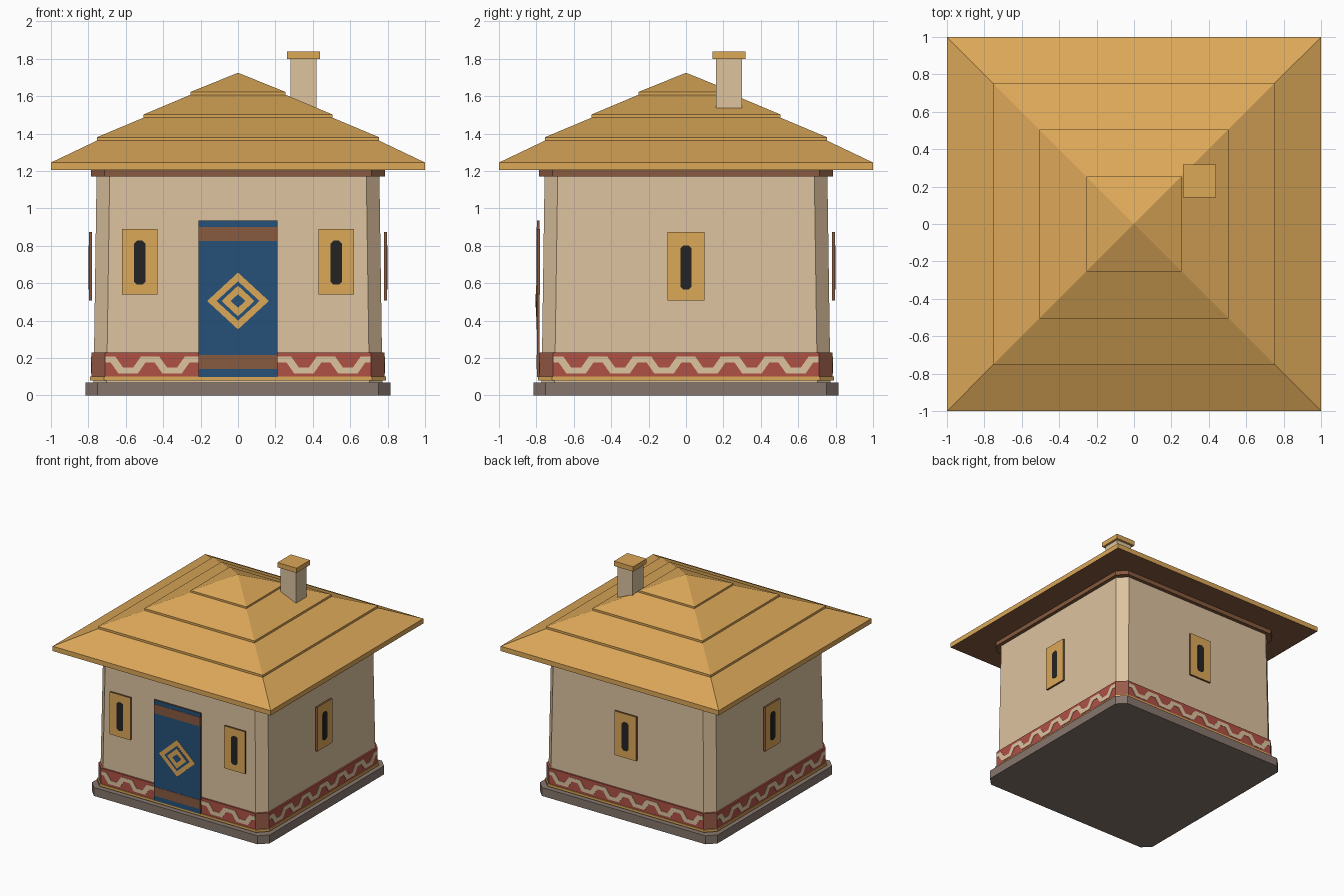
import bpy, bmesh, math
from mathutils import Matrix

if "Cube" in bpy.data.objects:
    bpy.data.objects.remove(bpy.data.objects["Cube"])


def material(name, hex_code):
    lin = []
    for i in (0, 2, 4):
        c = int(hex_code[i:i + 2], 16) / 255
        lin.append(c / 12.92 if c <= 0.04045 else ((c + 0.055) / 1.055) ** 2.4)
    m = bpy.data.materials.new(name)
    m.diffuse_color = (*lin, 1)
    m.use_nodes = True
    m.node_tree.nodes["Principled BSDF"].inputs["Base Color"].default_value = m.diffuse_color
    return m


PLASTER = material("plaster", "DDC39F")
STRAW = material("straw", "DCA859")
BROWN = material("brown wood", "875A3E")
STONE = material("stone", "86766D")
RED = material("red paint", "AF5145")
CORNER = material("worn paint", "9A5C48")
BLUE = material("blue paint", "265178")
BLACK = material("dark opening", "242424")


def finish(name, bm, mats):
    bmesh.ops.recalc_face_normals(bm, faces=bm.faces)
    me = bpy.data.meshes.new(name)
    bm.to_mesh(me)
    bm.free()
    for m in mats:
        me.materials.append(m)
    ob = bpy.data.objects.new(name, me)
    bpy.context.collection.objects.link(ob)
    return ob


def loft(name, rings, mats, rule=None, centre=(0, 0)):
    """Stack square rings (half width, corner cut, z); half width 0 is an apex."""
    bm = bmesh.new()
    loops = []
    for h, c, z in rings:
        if h == 0:
            pts = [(0, 0)]
        elif c == 0:
            pts = [(-h, -h), (h, -h), (h, h), (-h, h)]
        else:
            k = h - c
            pts = [(-k, -h), (k, -h), (h, -k), (h, k), (k, h), (-k, h), (-h, k), (-h, -k)]
        loops.append([bm.verts.new((x + centre[0], y + centre[1], z)) for x, y in pts])
    bm.faces.new(loops[0][::-1])
    for a, b in zip(loops, loops[1:]):
        n = len(a)
        for i in range(n):
            j = (i + 1) % n
            bm.faces.new((a[i], a[j], b[0]) if len(b) == 1 else (a[i], a[j], b[j], b[i]))
    if len(loops[-1]) > 1:
        bm.faces.new(loops[-1])
    bm.normal_update()
    if rule:
        for f in bm.faces:
            f.material_index = rule(f)
    return finish(name, bm, mats)


def plate(name, outline, front, back, mat, edge=None, side=0):
    """Extruded (u, z) outline facing out of wall `side`: 0 front, 1 right, 2 back, 3 left."""
    bm = bmesh.new()
    f_loop = [bm.verts.new((u, -front, z)) for u, z in outline]
    b_loop = [bm.verts.new((u, -back, z)) for u, z in outline]
    face = bm.faces.new(f_loop)
    others = [bm.faces.new(b_loop[::-1])]
    n = len(outline)
    for i in range(n):
        j = (i + 1) % n
        others.append(bm.faces.new((f_loop[j], f_loop[i], b_loop[i], b_loop[j])))
    if edge:
        for f in others:
            f.material_index = 1
    bm.transform(Matrix.Rotation(side * math.pi / 2, 4, 'Z'))
    return finish(name, bm, [mat, edge] if edge else [mat])


def rect(u, z, w, h, cut=0.0):
    w, h = w / 2, h / 2
    if not cut:
        return [(u - w, z - h), (u + w, z - h), (u + w, z + h), (u - w, z + h)]
    return [(u - w + cut, z - h), (u + w - cut, z - h), (u + w, z - h + cut), (u + w, z + h - cut),
            (u + w - cut, z + h), (u - w + cut, z + h), (u - w, z + h - cut), (u - w, z - h + cut)]


def diamond(z, rx, rz):
    return [(0, z - rz), (rx, z), (0, z + rz), (-rx, z)]


# Base, walls and trims
loft("plinth", [(0.815, 0.065, 0), (0.815, 0.065, 0.07)], [STONE])
loft("walls", [(0.772, 0.07, 0.07), (0.756, 0.07, 1.18)], [PLASTER])
loft("base_trim", [(0.79, 0.073, 0.08), (0.79, 0.073, 0.10)], [STRAW])
loft("painted_band", [(0.783, 0.073, 0.10), (0.783, 0.073, 0.23)], [RED, CORNER],
     lambda f: int(abs(f.normal.x) > 0.3 and abs(f.normal.y) > 0.3))
loft("eave_beam", [(0.785, 0.07, 1.17), (0.785, 0.07, 1.206)], [BROWN])

# Wave painted on the band of each wall
P, END = 0.235, 0.708


def wave_line(flat, foot, high, low):
    pts = [(-END, high)]
    for k in range(-3, 4):
        for du, z in ((-foot, low), (-flat, high), (flat, high), (foot, low)):
            if abs(k * P + du) < END:
                pts.append((k * P + du, z))
    return pts + [(END, high)]


wave = wave_line(0.025, 0.065, 0.175, 0.118) + wave_line(0.05, 0.09, 0.207, 0.150)[::-1]
for s, side_name in enumerate(("front", "right", "back", "left")):
    plate(side_name + "_wave", wave, 0.786, 0.781, PLASTER, side=s)

# Stepped straw roof with a wooden soffit
loft("roof", [(1, 0, 1.205), (1, 0, 1.245), (0.755, 0, 1.362), (0.755, 0, 1.38),
              (0.505, 0, 1.485), (0.505, 0, 1.502), (0.255, 0, 1.607), (0.255, 0, 1.622),
              (0, 0, 1.725)], [STRAW, BROWN], lambda f: int(f.normal.z < -0.5))

# Chimney
loft("chimney", [(0.07, 0, 1.45), (0.07, 0, 1.80)], [PLASTER], centre=(0.35, 0.23))
loft("chimney_cap", [(0.088, 0, 1.80), (0.088, 0, 1.84)], [STRAW], centre=(0.35, 0.23))

# Windows: two on the front, one on each other wall
for name, s, u, z, w, h in (("front_left", 0, -0.525, 0.715, 0.19, 0.35),
                            ("front_right", 0, 0.525, 0.715, 0.19, 0.35),
                            ("right", 1, 0, 0.69, 0.2, 0.365),
                            ("back", 2, 0, 0.69, 0.2, 0.365),
                            ("left", 3, 0, 0.69, 0.2, 0.365)):
    plate(name + "_window_frame", rect(u, z, w, h), 0.797, 0.781, STRAW, BROWN, s)
    plate(name + "_window_slit", rect(u, z - 0.005, 0.06, 0.235, 0.015), 0.799, 0.795, BLACK, side=s)

# Door with stripes and a diamond
plate("door", rect(0, 0.517, 0.425, 0.835), 0.797, 0.784, BLUE, BROWN)
for name, z in (("lower", 0.178), ("upper", 0.863)):
    plate("door_%s_stripe" % name, rect(0, z, 0.425, 0.075), 0.799, 0.795, BROWN)
for i, (rx, rz, m) in enumerate(((0.165, 0.152, STRAW), (0.115, 0.105, BLUE),
                                 (0.088, 0.082, STRAW), (0.04, 0.036, BLUE))):
    plate("door_diamond_%d" % (i + 1), diamond(0.505, rx, rz), 0.799 + 0.0015 * i, 0.795, m)
